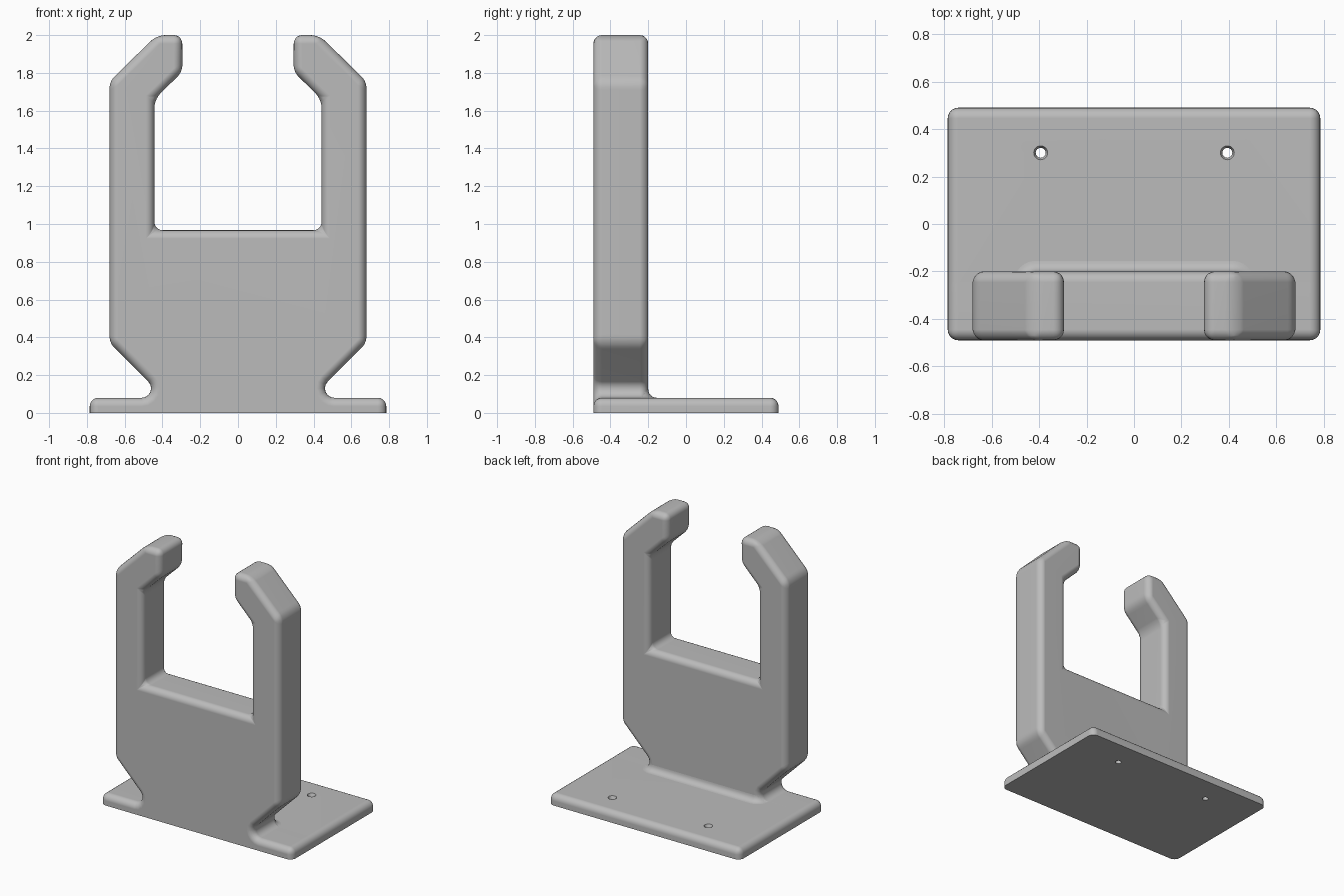
import bpy, bmesh
from math import sin, cos, pi, radians
from mathutils import Vector

if "Cube" in bpy.data.objects:
    bpy.data.objects.remove(bpy.data.objects["Cube"], do_unlink=True)

grey = bpy.data.materials.new("plain grey")
grey.use_nodes = True
colour = (0.5, 0.5, 0.5, 1)
grey.diffuse_color = colour
grey.node_tree.nodes["Principled BSDF"].inputs["Base Color"].default_value = colour

FRONT, WALL, BACK = -0.49, -0.2, 0.49
HALF, FOOT, R = 0.785, 0.08, 0.045


def finish(bm, name):
    bmesh.ops.recalc_face_normals(bm, faces=bm.faces)
    mesh = bpy.data.meshes.new(name)
    bm.to_mesh(mesh)
    bm.free()
    obj = bpy.data.objects.new(name, mesh)
    bpy.context.collection.objects.link(obj)
    mesh.materials.append(grey)
    return obj


def smooth(obj):
    bpy.ops.object.select_all(action='DESELECT')
    obj.select_set(True)
    bpy.context.view_layer.objects.active = obj
    bpy.ops.object.shade_smooth_by_angle(angle=radians(35))
    obj.modifiers.new("even_normals", 'WEIGHTED_NORMAL').keep_sharp = True


def prism(points, direction):
    """Extrude a flat outline into a solid."""
    bm = bmesh.new()
    face = bm.faces.new([bm.verts.new(p) for p in points])
    out = bmesh.ops.extrude_face_region(bm, geom=[face], use_keep_orig=True)
    moved = [v for v in out["geom"] if isinstance(v, bmesh.types.BMVert)]
    bmesh.ops.translate(bm, verts=moved, vec=direction)
    bmesh.ops.recalc_face_normals(bm, faces=bm.faces)
    return bm


def round_edges(bm, keep_sharp):
    edges = [e for e in bm.edges if e.calc_face_angle(0) > radians(30)
             and not keep_sharp(*(v.co for v in e.verts))]
    bmesh.ops.bevel(bm, geom=edges, offset=R, offset_type='OFFSET', segments=5,
                    profile=0.5, affect='EDGES', clamp_overlap=False)


def on_floor(a, b):
    return max(a.z, b.z) < 0.001


# Cradle plate: foot strip, curved neck, body and two hooked arms
half = [(HALF, 0), (HALF, FOOT)]
for i in range(7):
    a = radians(270 - 135 * i / 6)
    half.append((0.51 + 0.05 * cos(a), FOOT + 0.05 + 0.05 * sin(a)))
half += [(0.68, 0.37), (0.68, 1.755), (0.43, 2), (0.295, 2),
         (0.295, 1.805), (0.443, 1.66), (0.443, 0.967)]
outline = half + [(-x, z) for x, z in reversed(half)]
bm = prism([(x, FRONT, z) for x, z in outline], (0, WALL - FRONT, 0))
round_edges(bm, on_floor)
smooth(finish(bm, "cradle_plate"))

# Base plate: starts just inside the foot strip and runs to the back
start = WALL - R - 0.005
bm = prism([(-HALF, start, 0), (HALF, start, 0), (HALF, BACK, 0), (-HALF, BACK, 0)],
           (0, 0, FOOT))
round_edges(bm, lambda a, b: on_floor(a, b) or max(a.y, b.y) < start + 0.001)
base = finish(bm, "base_plate")

# Screw holes with a flared mouth
for name, x in (("left", 0.393), ("right", -0.393)):
    ring = [(x + 0.021 * cos(i * pi / 12), 0.3 + 0.021 * sin(i * pi / 12), -0.05)
            for i in range(24)]
    bm = prism(ring, (0, 0, 0.11))
    top = max(bm.faces, key=lambda f: f.calc_center_median().z)
    out = bmesh.ops.extrude_face_region(bm, geom=[top])
    bmesh.ops.delete(bm, geom=[top], context='FACES_ONLY')
    for v in out["geom"]:
        if isinstance(v, bmesh.types.BMVert):
            v.co = Vector((x, 0.3, v.co.z + 0.025)) + Vector((v.co.x - x, v.co.y - 0.3, 0)) * 1.5
    cutter = finish(bm, name + "_hole_cutter")
    cutter.hide_render = True
    cutter.hide_viewport = True
    cutter.display_type = 'WIRE'
    cut = base.modifiers.new(name + "_hole", 'BOOLEAN')
    cut.operation, cut.object, cut.solver = 'DIFFERENCE', cutter, 'EXACT'
smooth(base)

# Cove where the back of the plate meets the base, wrapping round the neck corners
path = []
for i in range(7):
    a = pi / 2 * i / 6
    path.append((Vector((0.415, WALL - R, 0)), Vector((sin(a), cos(a), 0))))
path = [(Vector((-c.x, c.y, 0)), Vector((-n.x, n.y, 0))) for c, n in reversed(path)] + path
section = [(R - R * sin(i * pi / 12), FOOT + R - R * cos(i * pi / 12)) for i in range(7)]
section += [(-0.01, FOOT + R), (-0.01, FOOT - 0.01), (R, FOOT - 0.01)]
bm = bmesh.new()
rows = [[bm.verts.new(c + n * (R + d) + Vector((0, 0, z))) for d, z in section]
        for c, n in path]
for r, s in zip(rows, rows[1:]):
    for j in range(len(section)):
        k = (j + 1) % len(section)
        bm.faces.new((r[j], r[k], s[k], s[j]))
bm.faces.new(rows[0])
bm.faces.new(rows[-1])
smooth(finish(bm, "back_cove"))
